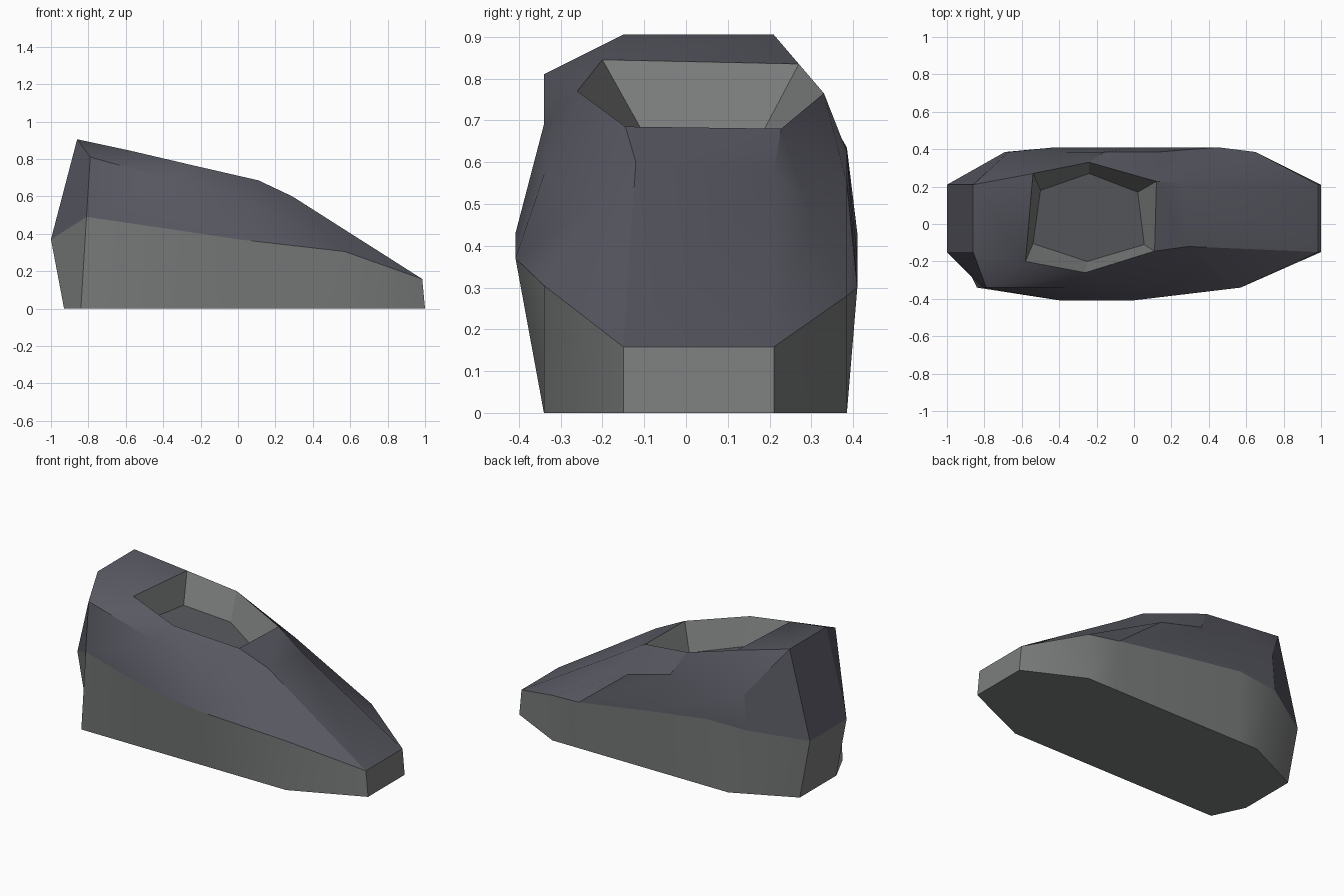
import bpy, bmesh, math
from mathutils import Vector

if "Cube" in bpy.data.objects:
    bpy.data.objects.remove(bpy.data.objects["Cube"])


def material(name, rgb):
    m = bpy.data.materials.new(name)
    m.diffuse_color = (*rgb, 1)
    m.use_nodes = True
    m.node_tree.nodes["Principled BSDF"].inputs["Base Color"].default_value = m.diffuse_color
    return m


grey = material("mid grey", (0.2, 0.205, 0.205))
slate = material("dark slate", (0.098, 0.098, 0.123))
charcoal = material("charcoal", (0.1, 0.103, 0.114))

# Plan outline where the sole meets the upper, running from heel round the toe
seam = [(-1, -.15, .37), (-.81, -.34, .49), (-.4, -.408, .43), (0, -.408, .37),
        (.57, -.34, .305), (.985, -.15, .158), (.985, .21, .158), (.65, .385, .28),
        (.45, .41, .30), (0, .41, .37), (-.42, .41, .43), (-.69, .385, .42), (-1, .21, .37)]
# Shoulder of the upper, one point above each seam point
shoulder = [(-.86, -.15, .905), (-.79, -.34, .81), (-.36, -.34, .69), (.03, -.34, .57),
            (.3, -.25, .48), (.29, -.12, .6), (.29, .21, .575), (.3, .295, .48),
            (.13, .385, .55), (-.16, .385, .625), (-.37, .385, .51), (-.67, .385, .635),
            (-.86, .21, .905)]
# Foot opening, and the rim corner each shoulder point connects to
rim = [(-.58, -.2, .845), (-.26, -.26, .77), (.11, -.145, .685),
       (.12, .228, .68), (-.24, .33, .765), (-.54, .27, .835)]
rim_of = [0, 0, 1, 1, 2, 2, 3, 3, 3, 4, 4, 5, 5]


def ground_point(p):
    x, y, _ = p
    if x < -.9:
        x += .07
    elif x < -.6:
        x = -.84 if y < 0 else -.56
    elif x > .9:
        x = 1
    return (x, max(-.34, min(.385, y)), 0)


ground = [ground_point(p) for p in seam]
floor = [(-.54, -.105), (-.25, -.2), (.055, -.11), (.02, .17), (-.24, .27), (-.5, .18)]
floor = [(x, y, r[2] - .17) for (x, y), r in zip(floor, rim)]


def part(name, mat, strips=(), cap=None, flip_cap=False):
    """Skin strips between point rings (lower, upper, index map) plus an optional cap."""
    bm = bmesh.new()
    cache = {}

    def v(p):
        if p not in cache:
            cache[p] = bm.verts.new(p)
        return cache[p]

    def face(points):
        loop = list(dict.fromkeys(points))
        if len(loop) > 2:
            bm.faces.new([v(p) for p in loop])

    for low, high, link in strips:
        n = len(low)
        for i in range(n):
            j = (i + 1) % n
            face([low[i], low[j], high[link[j]], high[link[i]]])
    if cap:
        face(cap[::-1] if flip_cap else cap)
    me = bpy.data.meshes.new(name)
    bm.to_mesh(me)
    bm.free()
    me.materials.append(mat)
    ob = bpy.data.objects.new(name, me)
    bpy.context.collection.objects.link(ob)
    bpy.ops.object.select_all(action='DESELECT')
    ob.select_set(True)
    bpy.context.view_layer.objects.active = ob
    bpy.ops.object.shade_smooth_by_angle(angle=math.radians(30))
    return ob


same = list(range(13))
# Sole: vertical sides and flat underside
part("sole", grey, [(ground, seam, same)], ground, True)
# Upper: sides up to the shoulder, then in to the opening
part("upper", slate, [(seam, shoulder, same), (shoulder, rim, rim_of)])
# Lining: walls of the opening, sloping in and down
part("lining", grey, [(rim, floor, list(range(6)))])
# Insole: floor of the opening
part("insole", charcoal, cap=floor)
